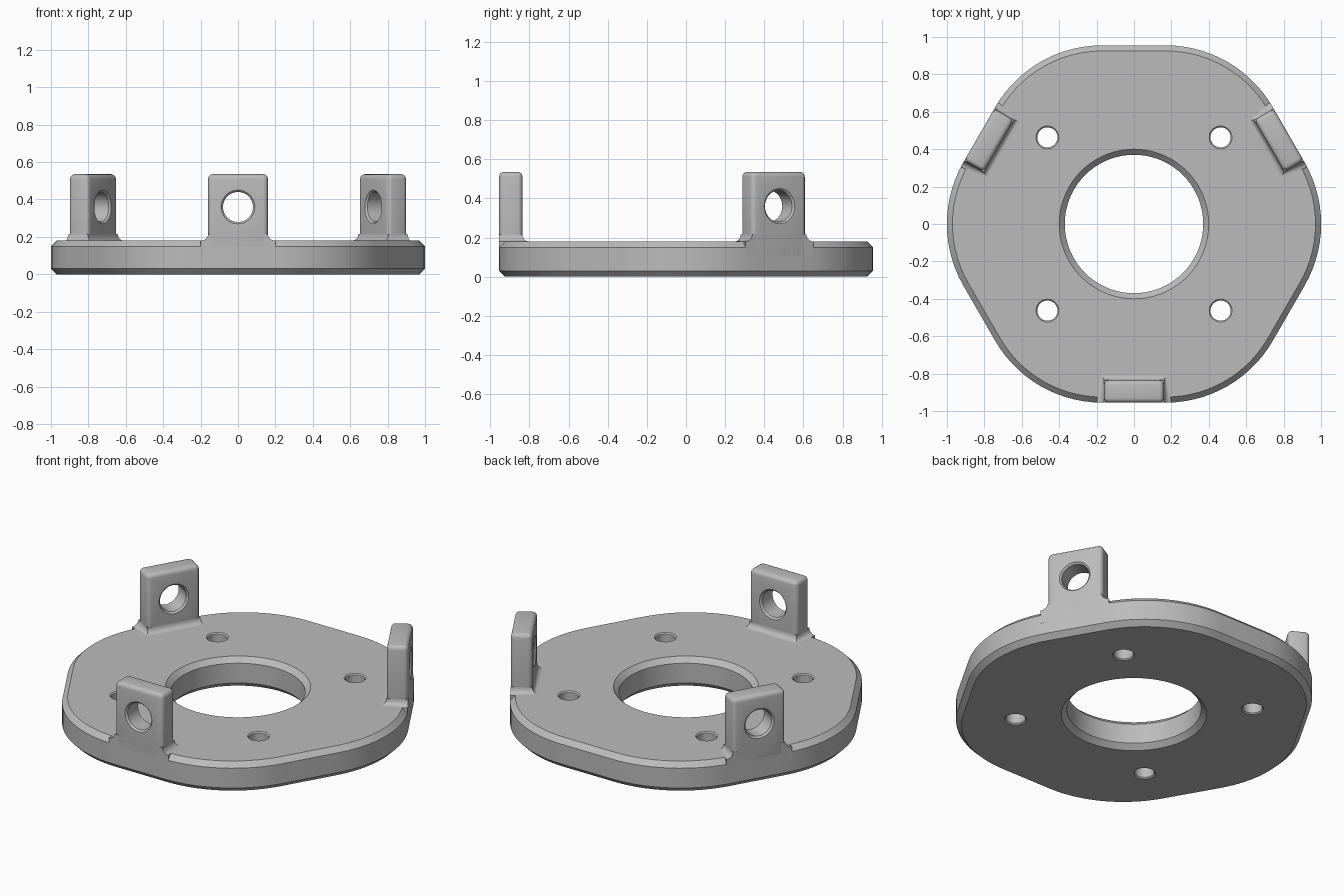
import bpy, bmesh, math
from mathutils import Matrix

cube = bpy.data.objects.get("Cube")
if cube:
    bpy.data.objects.remove(cube, do_unlink=True)

grey = bpy.data.materials.new("plain grey")
grey.use_nodes = True
colour = (0.5, 0.5, 0.5, 1)
grey.diffuse_color = colour
grey.node_tree.nodes["Principled BSDF"].inputs["Base Color"].default_value = colour

THICK, CHAMFER, APOTHEM = 0.18, 0.03, 0.955
TAB_HALF, TAB_INNER = 0.16, 0.835


def finish(name, bm):
    bmesh.ops.recalc_face_normals(bm, faces=bm.faces)
    mesh = bpy.data.meshes.new(name)
    bm.to_mesh(mesh)
    bm.free()
    mesh.materials.append(grey)
    obj = bpy.data.objects.new(name, mesh)
    bpy.context.collection.objects.link(obj)
    return obj


def loft(name, rings):
    """Closed solid through equal-length rings of points."""
    bm = bmesh.new()
    loops = [[bm.verts.new(p) for p in ring] for ring in rings]
    n = len(loops[0])
    for a, b in zip(loops, loops[1:]):
        for i in range(n):
            j = (i + 1) % n
            bm.faces.new((a[i], a[j], b[j], b[i]))
    bm.faces.new(loops[0])
    bm.faces.new(loops[-1])
    return finish(name, bm)


def outline(inset, z):
    """Hexagon with large rounded corners, offset inwards."""
    a, r, steps = APOTHEM - inset, 0.66 - inset, 14
    centre = (a - r) / math.cos(math.pi / 6)
    pts = []
    for k in range(6):
        mid = k * math.pi / 3
        for s in range(steps + 1):
            t = mid + (s / steps - 0.5) * math.pi / 3
            pts.append((centre * math.cos(mid) + r * math.cos(t),
                        centre * math.sin(mid) + r * math.sin(t), z))
    return pts


def hole_cutter(radius, chamfer, depth, segments=48):
    """Round cutter flared at both ends of a slab from z = 0 to depth."""
    e = 0.02
    profile = [(radius + chamfer + e, -e), (radius, chamfer),
               (radius, depth - chamfer), (radius + chamfer + e, depth + e)]
    return loft("hole_cutter", [
        [(r * math.cos(i * math.tau / segments), r * math.sin(i * math.tau / segments), z)
         for i in range(segments)] for r, z in profile])


def apply_modifiers(obj):
    bpy.ops.object.select_all(action='DESELECT')
    obj.select_set(True)
    bpy.context.view_layer.objects.active = obj
    for m in list(obj.modifiers):
        bpy.ops.object.modifier_apply(modifier=m.name)


def cut(obj, cutter):
    cutter.hide_render = True
    m = obj.modifiers.new("cut", 'BOOLEAN')
    m.operation, m.solver, m.object = 'DIFFERENCE', 'EXACT', cutter
    apply_modifiers(obj)
    bpy.data.objects.remove(cutter, do_unlink=True)


def smooth(obj):
    apply_modifiers(obj)
    bpy.ops.object.shade_smooth_by_angle(angle=math.radians(30))


# Base plate with chamfered rim, bore and four bolt holes
plate = loft("base_plate", [outline(CHAMFER, 0), outline(0, CHAMFER),
                            outline(0, THICK - CHAMFER), outline(CHAMFER, THICK)])
cut(plate, hole_cutter(0.37, CHAMFER, THICK, 72))
for x in (-0.463, 0.463):
    for y in (-0.463, 0.463):
        bolt = hole_cutter(0.054, 0.007, THICK, 32)
        bolt.data.transform(Matrix.Translation((x, y, 0)))
        cut(plate, bolt)
smooth(plate)

# Upright tab with rounded edges and a cross hole
low, high = 0.08, 0.535
bm = bmesh.new()
bmesh.ops.create_cube(bm, size=1)
bmesh.ops.scale(bm, vec=(2 * TAB_HALF, APOTHEM - TAB_INNER, high - low), verts=bm.verts)
bmesh.ops.translate(bm, vec=(0, -(APOTHEM + TAB_INNER) / 2, (low + high) / 2), verts=bm.verts)
bmesh.ops.bevel(bm, geom=bm.edges[:], offset=0.025, segments=4, profile=0.5, affect='EDGES')
tab = finish("front_tab", bm)
cross = hole_cutter(0.08, 0.01, APOTHEM - TAB_INNER)
cross.data.transform(Matrix.Translation((0, -TAB_INNER, 0.36)) @ Matrix.Rotation(math.pi / 2, 4, 'X'))
cut(tab, cross)
smooth(tab)


# Concave fillet around the foot of the tab
def foot_ring(k, z):
    outer, inner = TAB_HALF + 0.04 * k, TAB_HALF + 0.015 * k
    back = 0.03 * k - TAB_INNER
    return [(-outer, -APOTHEM, z), (outer, -APOTHEM, z), (inner, back, z), (-inner, back, z)]


rings = [foot_ring(1, 0.1)]
for i in range(7):
    t = i / 6 * math.pi / 2
    rings.append(foot_ring(1 - math.sin(t), THICK + 0.035 * (1 - math.cos(t))))
foot = loft("front_tab_fillet", rings)
smooth(foot)

# Repeat tab and fillet around the plate
for side, turn in (("left", 120), ("right", 240)):
    for part in (tab, foot):
        copy = part.copy()
        copy.data = part.data.copy()
        copy.name = part.name.replace("front", side)
        copy.data.transform(Matrix.Rotation(math.radians(turn), 4, 'Z'))
        bpy.context.collection.objects.link(copy)
